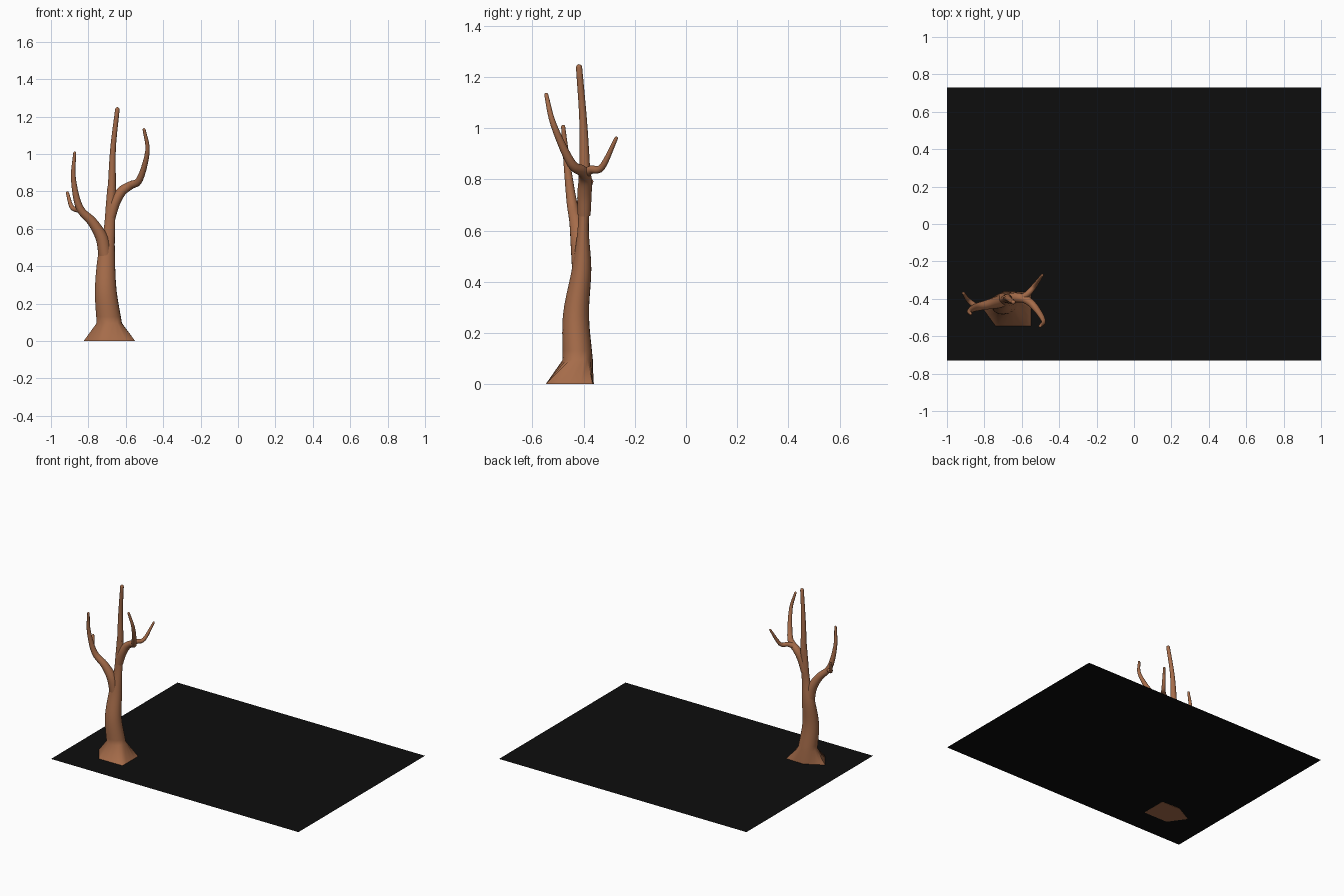
import bpy, bmesh, math
from mathutils import Vector

if "Cube" in bpy.data.objects:
    bpy.data.objects.remove(bpy.data.objects["Cube"])


def material(name, rgb):
    m = bpy.data.materials.new(name)
    m.diffuse_color = (*rgb, 1)
    m.use_nodes = True
    m.node_tree.nodes["Principled BSDF"].inputs["Base Color"].default_value = m.diffuse_color
    return m


bark = material("brown bark", (0.38, 0.15, 0.068))
black = material("black ground", (0.004, 0.004, 0.004))
SIDES = 20


def spline(keys, steps=5):
    """Catmull-Rom through tuples of numbers."""
    k = [Vector(p) for p in keys]
    k = [k[0] * 2 - k[1]] + k + [k[-1] * 2 - k[-2]]
    out = []
    for i in range(1, len(k) - 2):
        a, b, c, d = k[i - 1:i + 3]
        for s in range(steps):
            t = s / steps
            out.append(0.5 * (2 * b + (c - a) * t + (2 * a - 5 * b + 4 * c - d) * t * t
                              + (3 * b - a - 3 * c + d) * t ** 3))
    return out + [k[-2]]


def loft(name, rings, mat):
    """Skin a list of equal-length rings and cap both ends."""
    bm = bmesh.new()
    vs = [[bm.verts.new(p) for p in r] for r in rings]
    n = len(vs[0])
    for a, b in zip(vs, vs[1:]):
        for i in range(n):
            j = (i + 1) % n
            bm.faces.new((a[i], a[j], b[j], b[i]))
    bm.faces.new(vs[0][::-1])
    bm.faces.new(vs[-1])
    bmesh.ops.recalc_face_normals(bm, faces=bm.faces)
    me = bpy.data.meshes.new(name)
    bm.to_mesh(me)
    bm.free()
    ob = bpy.data.objects.new(name, me)
    bpy.context.collection.objects.link(ob)
    me.materials.append(mat)
    bpy.ops.object.select_all(action='DESELECT')
    ob.select_set(True)
    bpy.context.view_layer.objects.active = ob
    bpy.ops.object.shade_smooth_by_angle(angle=math.radians(50))
    return ob


def branch(name, keys):
    """Tapered round tube through (x, y, z, radius) with a rounded tip."""
    pts = spline(keys)
    tip, direction = pts[-1], (pts[-1] - pts[-2]).to_3d().normalized()
    r = tip[3]
    for a in (35, 65, 85):
        p = tip.to_3d() + direction * r * math.sin(math.radians(a))
        pts.append(Vector((*p, r * math.cos(math.radians(a)))))
    rings, u = [], Vector((1, 0, 0))
    for i, p in enumerate(pts):
        t = (pts[min(i + 1, len(pts) - 1)] - pts[max(i - 1, 0)]).to_3d().normalized()
        u = (u - t * u.dot(t)).normalized()
        v = t.cross(u)
        rings.append([p.to_3d() + p[3] * (u * math.cos(q) + v * math.sin(q))
                      for q in (2 * math.pi * k / SIDES for k in range(SIDES))])
    return loft(name, rings, bark)


# Trunk: five-cornered flared foot, then elliptical sections (x, y, z, rx, ry)
foot = [Vector(p) for p in ((-.55, -.365, 0), (-.695, -.36, 0), (-.825, -.43, 0),
                            (-.74, -.548, 0), (-.55, -.548, 0))]
foot_ring = [foot[i].lerp(foot[(i + 1) % 5], s / 4) for i in range(5) for s in range(4)]
sections = spline([(-.688, -.423, .095, .068, .059), (-.707, -.430, .27, .058, .051),
                   (-.704, -.408, .45, .046, .038), (-.688, -.402, .60, .030, .022),
                   (-.680, -.398, .72, .027, .022), (-.675, -.397, .83, .023, .018)])
rings = [foot_ring]
for s in sections:
    rings.append([Vector((s[0] + s[3] * math.cos(q), s[1] + s[4] * math.sin(q), s[2]))
                  for q in (math.radians(40) + 2 * math.pi * k / SIDES for k in range(SIDES))])
loft("trunk", rings, bark)

# Branches
branch("leader", [(-.678, -.397, .76, .022), (-.674, -.396, .84, .021),
                  (-.668, -.402, 1.03, .015), (-.645, -.418, 1.238, .012)])
branch("left_branch", [(-.710, -.410, .46, .036), (-.728, -.418, .55, .033),
                       (-.778, -.430, .635, .026), (-.848, -.447, .715, .020),
                       (-.880, -.466, .87, .013), (-.873, -.480, 1.005, .008)])
branch("left_twig", [(-.845, -.442, .70, .016), (-.888, -.405, .715, .012),
                     (-.912, -.370, .792, .008)])
branch("right_branch", [(-.680, -.398, .66, .025), (-.658, -.397, .74, .028),
                        (-.622, -.394, .80, .026), (-.575, -.405, .832, .022),
                        (-.525, -.450, .865, .018), (-.484, -.518, 1.015, .012),
                        (-.502, -.546, 1.13, .008)])
branch("right_twig", [(-.600, -.396, .822, .020), (-.565, -.370, .838, .016),
                      (-.530, -.328, .848, .013), (-.490, -.273, .960, .007)])

# Flat ground sheet
bpy.ops.mesh.primitive_plane_add(size=2, location=(0, 0, .002))
sheet = bpy.context.object
sheet.name = "ground_sheet"
sheet.scale = (1, .73, 1)
sheet.data.materials.append(black)
